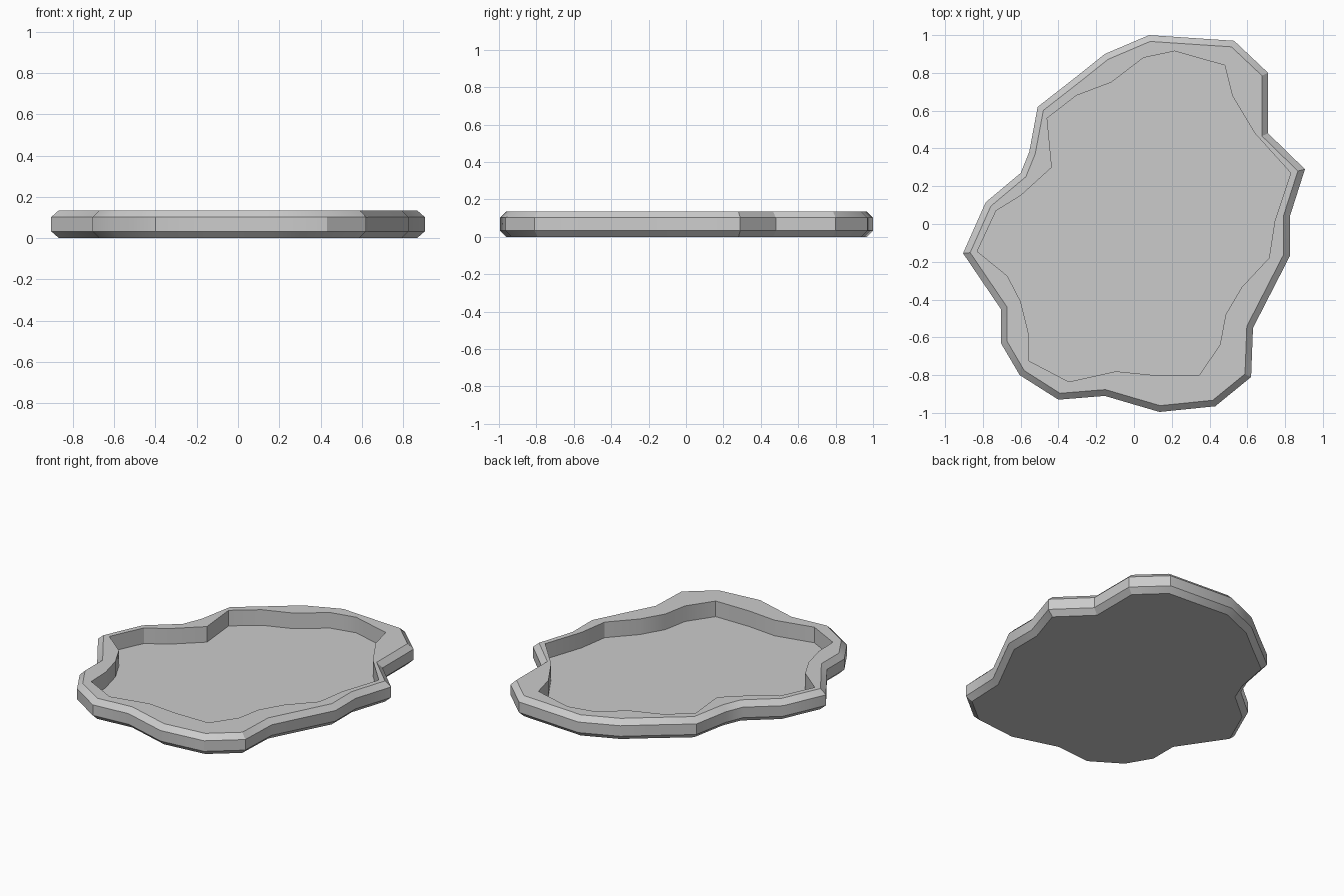
import bpy, bmesh, math
from mathutils import Vector

if "Cube" in bpy.data.objects:
    bpy.data.objects.remove(bpy.data.objects["Cube"])

# Outer outline, clockwise from above
OUTER = [(.08, 1), (.53, .97), (.71, .80), (.71, .48), (.905, .29), (.825, .04),
         (.825, -.17), (.63, -.55), (.62, -.81), (.43, -.965), (.135, -.995),
         (-.155, -.91), (-.40, -.93), (-.605, -.80), (-.705, -.63), (-.705, -.45),
         (-.905, -.155), (-.785, .115), (-.60, .27), (-.555, .38), (-.51, .62),
         (-.305, .78), (-.155, .90)]
# Outline of the recessed basin
BASIN = [(.215, .915), (.48, .84), (.52, .68), (.64, .48), (.83, .27), (.745, .015),
         (.715, -.18), (.57, -.335), (.485, -.48), (.455, -.64), (.345, -.80),
         (.105, -.80), (-.095, -.78), (-.345, -.835), (-.555, -.725), (-.56, -.57),
         (-.60, -.41), (-.67, -.275), (-.83, -.145), (-.73, .07), (-.60, .15),
         (-.435, .30), (-.46, .56), (-.305, .68), (-.12, .75), (.05, .88)]
CHAMFER, HEIGHT, FLOOR = .033, .135, .033


def inset(points, d):
    """Mitred inward offset of a clockwise outline."""
    pts = [Vector(p) for p in points]
    result = []
    for i, p in enumerate(pts):
        a = (p - pts[i - 1]).normalized()
        b = (pts[(i + 1) % len(pts)] - p).normalized()
        na, nb = Vector((a.y, -a.x)), Vector((b.y, -b.x))
        result.append(p + (na + nb) * d / (1 + na.dot(nb)))
    return result


def ring(bm, points, z):
    return [bm.verts.new((p[0], p[1], z)) for p in points]


def skin(bm, lower, upper):
    n = len(lower)
    for i in range(n):
        j = (i + 1) % n
        bm.faces.new((lower[i], lower[j], upper[j], upper[i]))


def loop_edges(bm, loop):
    return [bm.edges.get((loop[i - 1], loop[i])) for i in range(len(loop))]


bm = bmesh.new()
edge = inset(OUTER, CHAMFER)

# Chamfered outer wall and flat underside
levels = [ring(bm, edge, 0), ring(bm, OUTER, CHAMFER),
          ring(bm, OUTER, HEIGHT - CHAMFER), ring(bm, edge, HEIGHT)]
for low, high in zip(levels, levels[1:]):
    skin(bm, low, high)
bm.faces.new(levels[0])

# Basin wall and floor
basin_floor, basin_top = ring(bm, BASIN, FLOOR), ring(bm, BASIN, HEIGHT)
skin(bm, basin_floor, basin_top)
bm.faces.new(basin_floor)

# Flat rim between the outer edge and the basin
bmesh.ops.triangle_fill(bm, use_beauty=True, normal=(0, 0, 1),
                        edges=loop_edges(bm, levels[3]) + loop_edges(bm, basin_top))
bmesh.ops.recalc_face_normals(bm, faces=bm.faces[:])

mesh = bpy.data.meshes.new("pond_basin")
bm.to_mesh(mesh)
bm.free()
pond = bpy.data.objects.new("pond_basin", mesh)
bpy.context.collection.objects.link(pond)
bpy.context.view_layer.objects.active = pond
pond.select_set(True)
bpy.ops.object.shade_smooth_by_angle(angle=math.radians(30))
